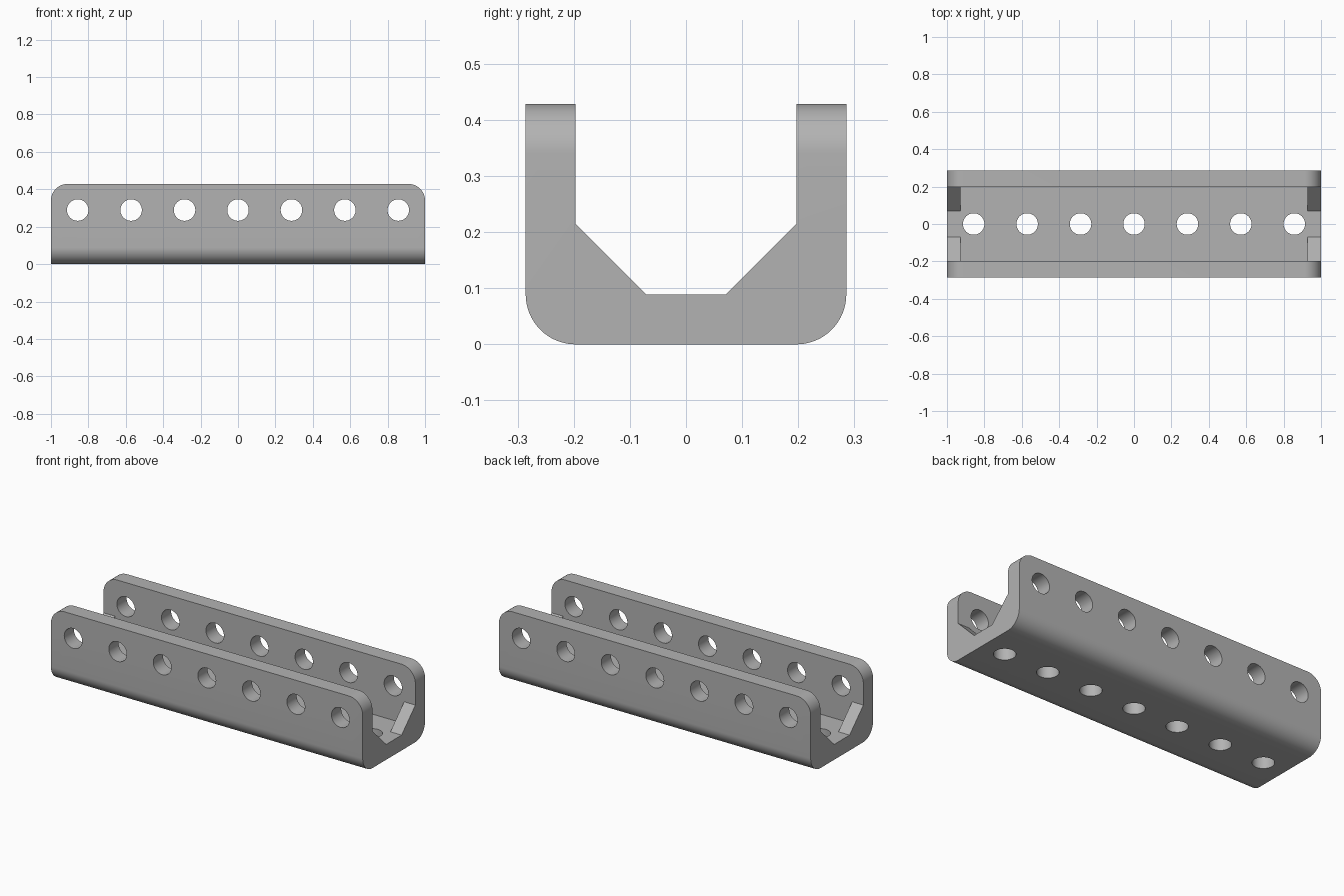
import bpy, bmesh, math
from mathutils import Vector

if "Cube" in bpy.data.objects:
    bpy.data.objects.remove(bpy.data.objects["Cube"], do_unlink=True)

PITCH = 2 / 7            # hole spacing
HALF_W, HEIGHT = PITCH, PITCH * 1.5
WALL = 0.089             # plate thickness, also corner radius
HOLE_R, HOLE_Z = 0.0575, 0.289
GUSSET_X = 0.928         # inner face of the end gussets

metal = bpy.data.materials.new("grey metal")
metal.use_nodes = True
GREY = (0.45, 0.45, 0.45, 1)
metal.diffuse_color = GREY
metal.node_tree.nodes["Principled BSDF"].inputs["Base Color"].default_value = GREY


def prism(name, points, axis):
    """Extrude a closed outline by the axis vector, centred on the outline."""
    bm = bmesh.new()
    face = bm.faces.new([bm.verts.new(Vector(p) - axis / 2) for p in points])
    out = bmesh.ops.extrude_face_region(bm, geom=[face])
    moved = [v for v in out["geom"] if isinstance(v, bmesh.types.BMVert)]
    bmesh.ops.translate(bm, verts=moved, vec=axis)
    bmesh.ops.recalc_face_normals(bm, faces=bm.faces)
    mesh = bpy.data.meshes.new(name)
    bm.to_mesh(mesh)
    bm.free()
    mesh.materials.append(metal)
    obj = bpy.data.objects.new(name, mesh)
    bpy.context.collection.objects.link(obj)
    return obj


def arc(cx, cy, r, start, end, steps=16):
    angles = [math.radians(start + (end - start) * i / steps) for i in range(steps + 1)]
    return [(cx + r * math.cos(a), cy + r * math.sin(a)) for a in angles]


def carve(target, cutter, operation="DIFFERENCE"):
    mod = target.modifiers.new("carve", "BOOLEAN")
    mod.operation, mod.solver, mod.object = operation, "EXACT", cutter
    bpy.context.view_layer.objects.active = target
    bpy.ops.object.modifier_apply(modifier=mod.name)
    bpy.data.objects.remove(cutter, do_unlink=True)


# Outer body with rounded lower edges
c = HALF_W - WALL
outline = (arc(-c, WALL, WALL, 180, 270) + arc(c, WALL, WALL, 270, 360)
           + [(HALF_W, HEIGHT), (-HALF_W, HEIGHT)])
channel = prism("channel_bracket", [(0, y, z) for y, z in outline], Vector((2, 0, 0)))

# Side silhouette with rounded upper corners
ends = (arc(1 - WALL, HEIGHT - WALL, WALL, 0, 90)
        + arc(WALL - 1, HEIGHT - WALL, WALL, 90, 180) + [(-1, -0.1), (1, -0.1)])
carve(channel, prism("silhouette", [(x, 0, z) for x, z in ends], Vector((0, 1, 0))), "INTERSECT")

# Trough above the gussets, running the full length
g = c - 0.126
trough = [(-g, WALL), (g, WALL), (c, WALL + 0.126), (c, 1), (-c, 1), (-c, WALL + 0.126)]
carve(channel, prism("trough", [(0, y, z) for y, z in trough], Vector((3, 0, 0))))

# Square interior between the gussets
inside = [(-c, WALL), (c, WALL), (c, 1), (-c, 1)]
carve(channel, prism("interior", [(0, y, z) for y, z in inside], Vector((2 * GUSSET_X, 0, 0))))

# Rows of holes through the side walls and the base
for i in range(-3, 4):
    circle = arc(0, 0, HOLE_R, 0, 360, 40)[:-1]
    x = i * PITCH
    carve(channel, prism("wall_hole", [(x + a, 0, HOLE_Z + b) for a, b in circle], Vector((0, 1, 0))))
    carve(channel, prism("base_hole", [(x + a, b, 0) for a, b in circle], Vector((0, 0, 0.3))))

bpy.ops.object.select_all(action="DESELECT")
channel.select_set(True)
bpy.context.view_layer.objects.active = channel
bpy.ops.object.shade_smooth_by_angle(angle=math.radians(30))
